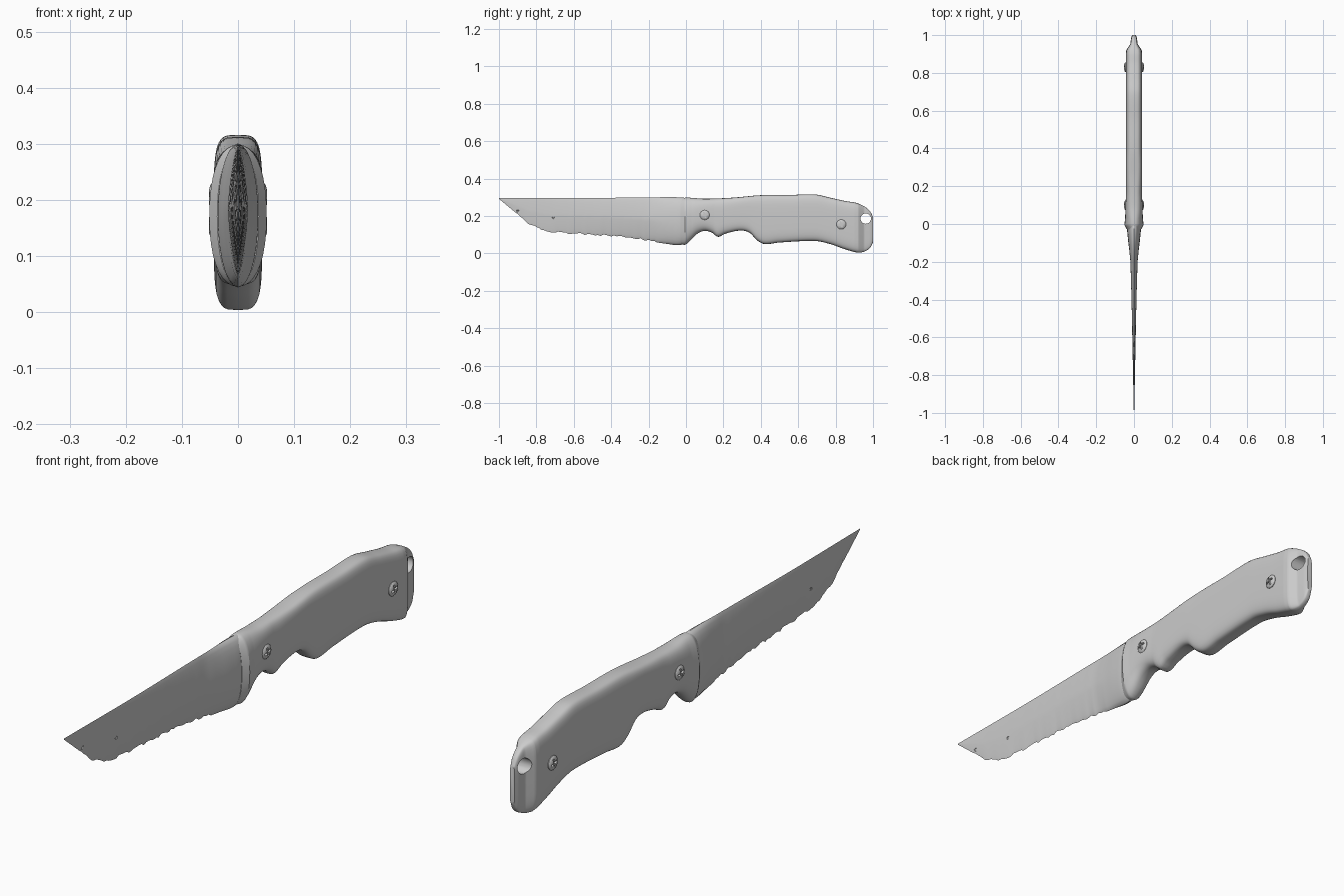
import bpy, bmesh, math, random
from mathutils import Matrix, Vector

if "Cube" in bpy.data.objects:
    bpy.data.objects.remove(bpy.data.objects["Cube"])

random.seed(4)


def sample(keys, y, smooth=False):
    """Interpolate (y, value) keys, linearly or with a cubic curve."""
    if y <= keys[0][0]:
        return keys[0][1]
    if y >= keys[-1][0]:
        return keys[-1][1]
    i = max(k for k in range(len(keys) - 1) if keys[k][0] <= y)
    (y0, a), (y1, b) = keys[i], keys[i + 1]
    d = y1 - y0
    t = (y - y0) / d
    if not smooth:
        return a + (b - a) * t

    def slope(k):
        p, q = keys[max(k - 1, 0)], keys[min(k + 1, len(keys) - 1)]
        return (q[1] - p[1]) / (q[0] - p[0])
    return ((2*t**3 - 3*t**2 + 1) * a + (t**3 - 2*t**2 + t) * d * slope(i)
            + (3*t**2 - 2*t**3) * b + (t**3 - t**2) * d * slope(i + 1))


def finish(name, bm):
    bmesh.ops.recalc_face_normals(bm, faces=bm.faces)
    me = bpy.data.meshes.new(name)
    bm.to_mesh(me)
    bm.free()
    ob = bpy.data.objects.new(name, me)
    bpy.context.collection.objects.link(ob)
    return ob


def smooth(ob, angle):
    bpy.ops.object.select_all(action='DESELECT')
    ob.select_set(True)
    bpy.context.view_layer.objects.active = ob
    bpy.ops.object.shade_smooth_by_angle(angle=math.radians(angle))


def cut(ob, cutter):
    m = ob.modifiers.new("cut", 'BOOLEAN')
    m.operation, m.object, m.solver = 'DIFFERENCE', cutter, 'EXACT'
    bpy.context.view_layer.objects.active = ob
    bpy.ops.object.modifier_apply(modifier=m.name)
    bpy.data.objects.remove(cutter)


def loft(name, stations, section, n=28):
    """Skin superellipse sections (half width, bottom, top, power) along y."""
    bm = bmesh.new()
    rings = []
    for y in stations:
        w, lo, hi, p = section(y)
        ring = []
        for k in range(n):
            t = 2 * math.pi * k / n
            c, s = math.cos(t), math.sin(t)
            x = w * math.copysign(abs(c) ** (2 / p), c)
            z = (lo + hi) / 2 + (hi - lo) / 2 * math.copysign(abs(s) ** (2 / p), s)
            ring.append(bm.verts.new((x, y, z)))
        rings.append(ring)
    for a, b in zip(rings, rings[1:]):
        for k in range(n):
            bm.faces.new((a[k], a[(k + 1) % n], b[(k + 1) % n], b[k]))
    bm.faces.new(rings[0])
    bm.faces.new(rings[-1])
    return finish(name, bm)


# Blade: lens section, ragged cutting edge, swelling into the bolster
edge = [(-1, .292), (-.95, .25), (-.9, .208), (-.83, .148), (-.73, .112), (-.46, .092),
        (-.25, .073), (-.11, .052), (-.02, .047), (.03, .09)]
spine = [(-1, .297), (-.6, .295), (-.2, .299), (0, .296), (.03, .27)]
blade_w = [(-1, .001), (-.7, .007), (-.4, .013), (-.2, .019), (-.13, .026),
           (-.09, .031), (-.04, .036), (.03, .036)]
blade_p = [(-1, 1.35), (-.2, 1.35), (-.1, 1.8), (0, 2.2)]


def blade_section(y):
    chip = random.uniform(0, .011) if -.9 < y < -.16 else 0
    return (sample(blade_w, y), sample(edge, y, True) + chip,
            sample(spine, y, True), sample(blade_p, y))


blade = loft("blade", [-1 + 1.03 * i / 72 for i in range(73)], blade_section)

# Small pits in both faces of the blade
bm = bmesh.new()
for y, z, r in [(-.9, .225, .012), (-.71, .19, .009), (-.27, .092, .016), (-.245, .085, .013)]:
    for side in (-1, 1):
        off = sample(blade_w, y) * (.6 if z < .1 else .9)
        bmesh.ops.create_icosphere(bm, subdivisions=1, radius=r, matrix=Matrix.Translation(
            (side * (off + r * .55), y, z)))
cut(blade, finish("pit_cutter", bm))
smooth(blade, 35)

# Handle: finger grooves below, flared thin butt behind
belly = [(-.03, .05), (-.005, .046), (.02, .065), (.06, .105), (.10, .12), (.14, .11),
         (.17, .088), (.21, .105), (.29, .122), (.34, .11), (.38, .07), (.42, .05),
         (.5, .058), (.69, .066), (.77, .05), (.85, .022), (.92, .004), (.955, .01),
         (.985, .03), (1, .06)]
back = [(-.03, .29), (0, .298), (.1, .292), (.25, .298), (.4, .311), (.55, .312), (.69, .315),
        (.77, .298), (.85, .28), (.91, .27), (.955, .25), (.985, .224), (1, .195)]
handle_w = [(-.03, .037), (-.005, .051), (.03, .047), (.15, .043), (.9, .043), (.92, .041),
            (.952, .02), (.985, .015), (1, .010)]
handle_p = [(-.03, 2.2), (0, 2.3), (.1, 3), (.3, 4.2), (.85, 4.2), (1, 4.5)]
ys = sorted({round(-.03 + 1.03 * i / 100, 4) for i in range(101)}
            | {k[0] for k in handle_w} | {.993, .997})
handle = loft("handle", ys, lambda y: (sample(handle_w, y), sample(belly, y, True),
                                       sample(back, y, True), sample(handle_p, y)), 36)

# Lanyard hole
bm = bmesh.new()
bmesh.ops.create_cone(bm, cap_ends=True, segments=20, radius1=.028, radius2=.028, depth=.2,
                      matrix=Matrix.Translation((0, .961, .186)) @ Matrix.Rotation(math.pi / 2, 4, 'Y'))
cut(handle, finish("hole_cutter", bm))
smooth(handle, 32)


# Cross-head screws on both sides
def screw(name, side, y, z, x):
    place = Matrix.Translation((side * x, y, z)) @ Matrix.Rotation(side * math.pi / 2, 4, 'Y')
    bm = bmesh.new()
    rings = []
    for r, h in [(.026, -.012), (.026, .003), (.022, .007), (.012, .010)]:
        rings.append([bm.verts.new((r * math.cos(a), r * math.sin(a), h))
                      for a in (2 * math.pi * k / 16 for k in range(16))])
    for a, b in zip(rings, rings[1:]):
        for k in range(16):
            bm.faces.new((a[k], a[(k + 1) % 16], b[(k + 1) % 16], b[k]))
    bm.faces.new(rings[0])
    bm.faces.new(rings[-1])
    bmesh.ops.transform(bm, matrix=place, verts=bm.verts)
    ob = finish(name, bm)
    for turn in (.3, .3 + math.pi / 2):
        bm = bmesh.new()
        bmesh.ops.create_cube(bm, size=1, matrix=place @ Matrix.Translation((0, 0, .011))
                              @ Matrix.Rotation(turn, 4, 'Z') @ Matrix.Diagonal((.034, .008, .016, 1)))
        cut(ob, finish("slot_cutter", bm))
    smooth(ob, 30)


for side, tag in ((-1, "left"), (1, "right")):
    screw("front_screw_" + tag, side, .10, .205, .042)
    screw("rear_screw_" + tag, side, .83, .155, .042)
